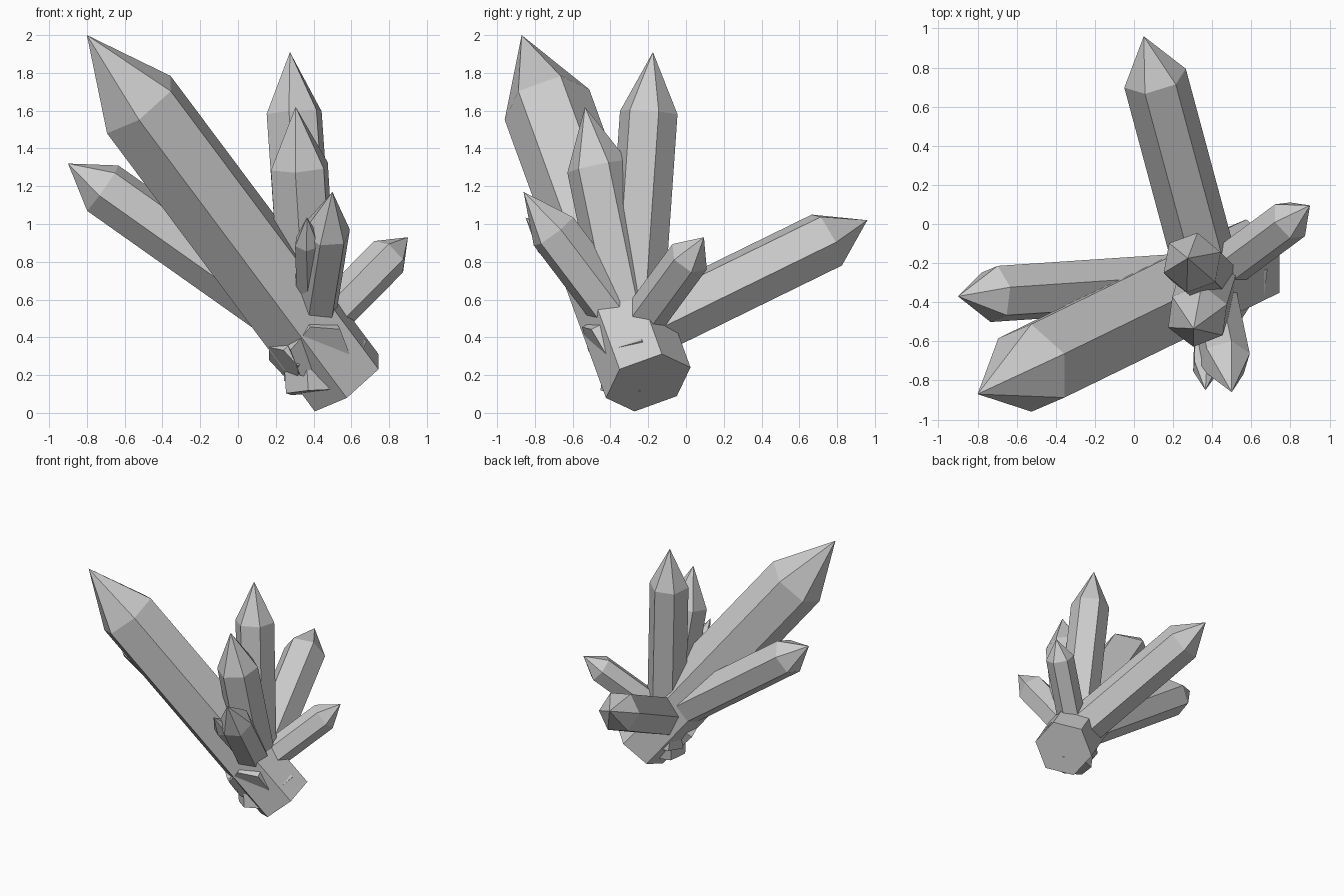
import bpy, bmesh, math
from mathutils import Vector

if "Cube" in bpy.data.objects:
    bpy.data.objects.remove(bpy.data.objects["Cube"])

mat = bpy.data.materials.new("pale_grey_crystal")
mat.diffuse_color = (0.6, 0.6, 0.6, 1)
mat.use_nodes = True
mat.node_tree.nodes["Principled BSDF"].inputs["Base Color"].default_value = mat.diffuse_color


def crystal(name, base, tip, radius, shoulder, corner):
    """Six-sided prism with a pointed end; corner = direction of one edge of the prism."""
    base, tip = Vector(base), Vector(tip)
    axis = (tip - base).normalized()
    u = Vector(corner)
    u = (u - axis * u.dot(axis)).normalized()
    v = axis.cross(u)
    bm = bmesh.new()
    rings = []
    for centre in (base, base.lerp(tip, shoulder)):
        rings.append([bm.verts.new(centre + radius * (u * math.cos(a) + v * math.sin(a)))
                      for a in (i * math.pi / 3 for i in range(6))])
    low, high = rings
    point = bm.verts.new(tip)
    bm.faces.new(low[::-1])
    for i in range(6):
        j = (i + 1) % 6
        bm.faces.new((low[i], low[j], high[j], high[i]))
        bm.faces.new((high[i], high[j], point))
    mesh = bpy.data.meshes.new(name)
    bm.to_mesh(mesh)
    bm.free()
    mesh.materials.append(mat)
    bpy.context.collection.objects.link(bpy.data.objects.new(name, mesh))


# Large leaning crystal that carries the cluster
crystal("main_crystal", (0.575, -0.20, 0.16), (-0.80, -0.87, 2.0), 0.238, 0.80, (0, -0.225, -0.08))
# Crystals fanning out from one point inside it
crystal("upright_crystal", (0.40, -0.30, 0.11), (0.275, -0.175, 1.91), 0.155, 0.822, (0.027, 0.153, 0))
crystal("front_upright_crystal", (0.395, -0.24, 0.19), (0.305, -0.535, 1.62), 0.163, 0.78, (-0.022, -0.155, 0))
crystal("left_crystal", (0.60, -0.27, 0.26), (-0.90, -0.37, 1.32), 0.15, 0.877, (0.085, 0.035, 0.12))
crystal("back_crystal", (0.435, -0.47, 0.32), (0.05, 0.96, 1.02), 0.165, 0.85, (-0.053, -0.08, 0.138))
crystal("right_crystal", (0.24, -0.395, 0.265), (0.90, 0.095, 0.93), 0.113, 0.845, (0.077, -0.082, -0.016))
crystal("front_crystal", (0.36, -0.20, 0.30), (0.50, -0.86, 1.17), 0.132, 0.76, (0.127, 0.034, 0.016))
crystal("small_front_crystal", (0.385, -0.19, 0.31), (0.365, -0.85, 1.035), 0.073, 0.82, (0.06, 0.02, 0.02))
